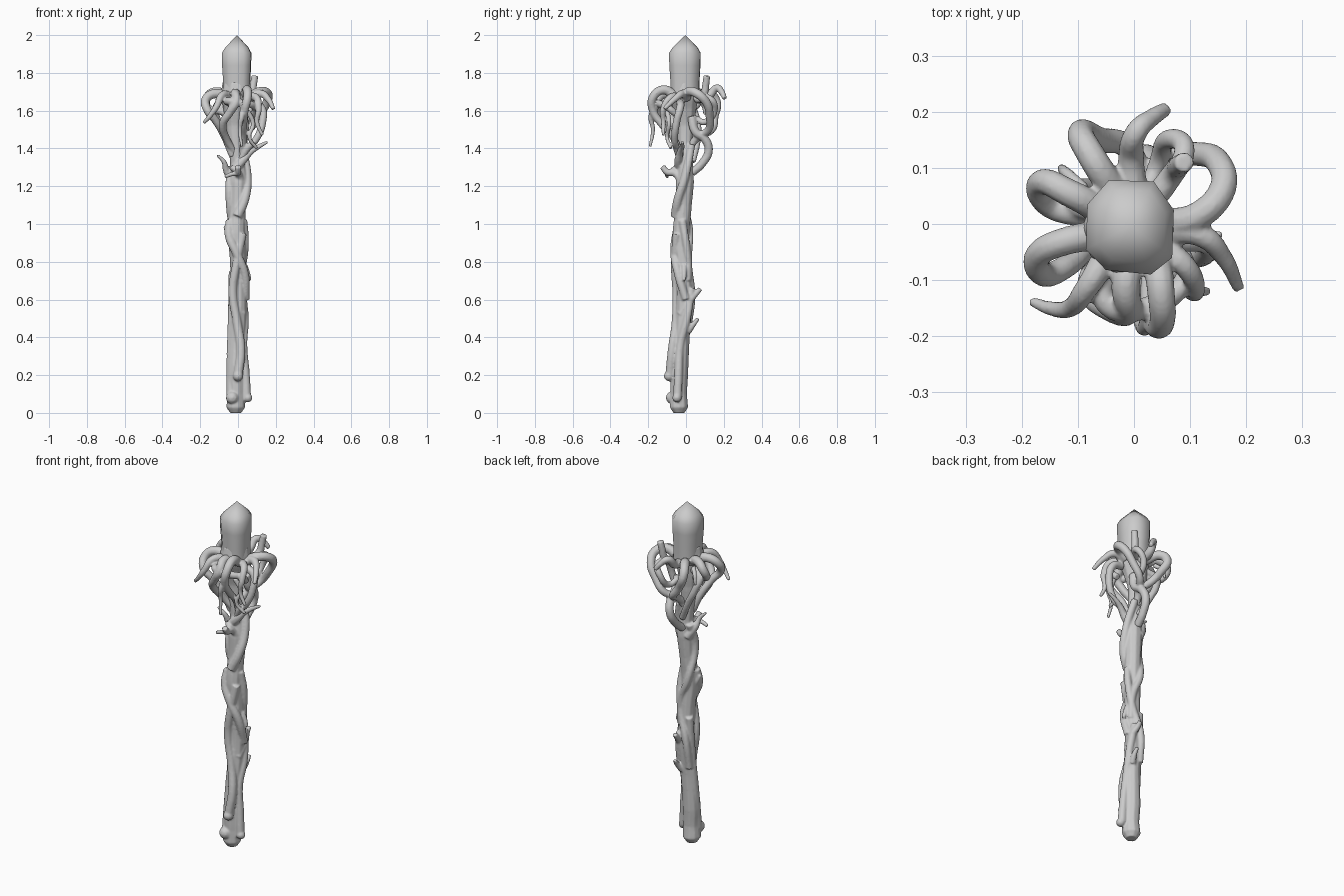
import bpy, bmesh, math


def tube(pts, radii):
    """Smooth tapered tube through the points, returned as a mesh."""
    cu = bpy.data.curves.new("path", "CURVE")
    cu.dimensions = "3D"
    cu.bevel_depth = 1.0
    cu.bevel_resolution = 3
    cu.resolution_u = 8
    cu.use_fill_caps = True
    sp = cu.splines.new("BEZIER")
    sp.bezier_points.add(len(pts) - 1)
    for bp, p, r in zip(sp.bezier_points, pts, radii):
        bp.co = p
        bp.radius = r
        bp.handle_left_type = bp.handle_right_type = "AUTO"
    ob = bpy.data.objects.new("path", cu)
    bpy.context.collection.objects.link(ob)
    bpy.context.view_layer.update()
    me = bpy.data.meshes.new_from_object(
        ob.evaluated_get(bpy.context.evaluated_depsgraph_get()))
    bpy.data.objects.remove(ob)
    return me


def vine(bm, r0, r1, *pts):
    """Add a vine tapering from r0 to r1."""
    n = len(pts) - 1
    bm.from_mesh(tube(pts, [r0 + (r1 - r0) * i / n for i in range(n + 1)]))


def knob(bm, p, r):
    geo = bmesh.ops.create_icosphere(bm, subdivisions=2, radius=r)
    bmesh.ops.translate(bm, verts=geo["verts"], vec=p)


def finish(bm, name, soften):
    """Fuse overlapping tubes into one organic surface."""
    me = bpy.data.meshes.new(name)
    bm.to_mesh(me)
    bm.free()
    ob = bpy.data.objects.new(name, me)
    bpy.context.collection.objects.link(ob)
    rm = ob.modifiers.new("fuse", "REMESH")
    rm.mode = "VOXEL"
    rm.voxel_size = 0.005
    rm.use_smooth_shade = True
    sm = ob.modifiers.new("soften", "SMOOTH")
    sm.factor = 0.5
    sm.iterations = soften
    return ob


# Twisted shaft: leaning core
bm = bmesh.new()
core = [(-.012, -.036, -.001, .03), (-.012, -.037, .03, .05),
        (-.01, -.038, .1, .045), (-.012, -.035, .2, .048),
        (-.003, -.022, .4, .043), (.002, -.008, .6, .043),
        (0, -.015, .8, .043), (-.008, -.025, .95, .047),
        (-.002, -.012, 1.1, .044), (.002, -.006, 1.22, .05),
        (-.002, -.002, 1.32, .04), (-.012, -.004, 1.42, .04),
        (-.018, -.002, 1.52, .046), (-.015, -.006, 1.61, .064),
        (-.01, -.01, 1.68, .084), (-.008, -.008, 1.75, .074)]
bm.from_mesh(tube([c[:3] for c in core], [c[3] for c in core]))

# Vines winding along the shaft
vine(bm, .02, .027, (.02, .03, 1.42), (.05, -.005, 1.25),
     (.035, -.042, 1.13), (-.005, -.056, 1.04))
vine(bm, .026, .022, (-.04, -.03, 1.02), (-.046, -.05, .94), (-.01, -.06, .85),
     (.034, -.042, .74), (.04, 0, .6))
vine(bm, .022, .025, (.025, -.05, .95), (-.01, -.058, .78), (-.028, -.05, .64),
     (-.005, -.053, .48), (.015, -.073, .33), (0, -.085, .2))
vine(bm, .02, .024, (.02, .03, .66), (.036, .005, .5), (.028, -.03, .36),
     (.04, -.04, .2), (.046, -.045, .08))
vine(bm, .022, .026, (-.028, .01, .75), (-.031, -.01, .5),
     (-.036, -.03, .3), (-.036, -.055, .08))
vine(bm, .022, .018, (-.038, .02, 1.3), (-.046, -.02, 1.17),
     (-.025, .018, .97), (.02, .015, .85), (.03, .01, .7))
vine(bm, .02, .02, (.03, -.02, 1.02), (.038, 0, .9), (.02, .015, .76),
     (-.02, .03, .62), (-.03, .01, .45))
knob(bm, (0, -.09, .195), .028)
knob(bm, (.052, -.048, .08), .025)
knob(bm, (-.03, -.072, .08), .035)

# Broken twigs on the shaft
vine(bm, .022, .013, (.02, -.03, .52), (.03, .025, .6), (.02, .055, .635), (.02, .077, .658))
vine(bm, .019, .01, (.02, .01, .43), (.03, .04, .47), (.03, .064, .5))
vine(bm, .016, .009, (.035, -.01, .78), (.055, -.01, .73), (.064, -.01, .7))
vine(bm, .016, .009, (-.04, -.03, .93), (-.062, -.03, .97), (-.07, -.03, .99))
vine(bm, .022, .016, (.02, -.02, 1.22), (0, -.06, 1.27), (0, -.1, 1.275), (0, -.125, 1.305))
vine(bm, .016, .01, (-.03, -.05, 1.3), (0, -.09, 1.27), (-.03, -.1, 1.265), (-.07, -.1, 1.25))
vine(bm, .025, .007, (-.02, .02, 1.22), (-.06, .0, 1.28), (-.075, -.02, 1.33), (-.11, -.03, 1.365))
vine(bm, .027, .008, (-.03, -.03, 1.28), (.02, -.04, 1.33), (.07, -.03, 1.385),
     (.11, -.02, 1.41), (.157, -.02, 1.435))
finish(bm, "twisted_shaft", 5)

# Root crown: looping tendrils around the crystal socket
bm = bmesh.new()
# right side
vine(bm, .027, .011, (.06, -.01, 1.67), (.12, -.02, 1.69), (.16, -.06, 1.66), (.187, -.115, 1.61))
vine(bm, .027, .018, (.06, .0, 1.67), (.115, .015, 1.7), (.157, .06, 1.69), (.15, .11, 1.64),
     (.11, .125, 1.57), (.06, .12, 1.5), (.02, .06, 1.46), (0, .02, 1.4))
vine(bm, .022, .018, (.04, .05, 1.66), (.07, .09, 1.68), (.082, .105, 1.74), (.09, .11, 1.785))
vine(bm, .024, .009, (.05, -.04, 1.67), (.095, -.08, 1.67), (.11, -.12, 1.61),
     (.1, -.12, 1.54), (.13, -.12, 1.47))
vine(bm, .022, .017, (.06, -.03, 1.64), (.12, -.03, 1.62), (.13, -.05, 1.54), (.09, -.06, 1.44),
     (.05, -.05, 1.4), (.01, -.03, 1.33))
vine(bm, .014, .009, (.05, -.1, 1.6), (.08, -.09, 1.53), (.06, -.1, 1.46), (.1, -.08, 1.4))
# back
vine(bm, .027, .013, (0, .05, 1.66), (-.005, .12, 1.68), (.005, .165, 1.72),
     (.03, .188, 1.7), (.057, .205, 1.665))
vine(bm, .027, .019, (-.03, .05, 1.67), (-.075, .12, 1.69), (-.095, .16, 1.65),
     (-.06, .15, 1.57), (-.01, .135, 1.5), (.01, .08, 1.47), (0, .02, 1.42))
vine(bm, .024, .022, (.03, .03, 1.57), (.035, .05, 1.49), (.03, .1, 1.45),
     (.02, .12, 1.39), (.01, .085, 1.32), (0, .03, 1.27))
vine(bm, .02, .016, (.05, .06, 1.66), (.09, .13, 1.66), (.06, .15, 1.6), (.04, .1, 1.54), (.02, .05, 1.56))
# left side
vine(bm, .027, .018, (-.05, .02, 1.67), (-.115, .055, 1.7), (-.163, .075, 1.67),
     (-.155, .035, 1.61), (-.1, .015, 1.6), (-.04, .01, 1.57))
vine(bm, .027, .018, (-.05, -.02, 1.67), (-.12, -.03, 1.69), (-.17, -.055, 1.66),
     (-.16, -.09, 1.6), (-.12, -.075, 1.55), (-.08, -.04, 1.48), (-.03, -.02, 1.36))
vine(bm, .022, .018, (-.06, .02, 1.63), (-.115, .04, 1.6), (-.1, .06, 1.53),
     (-.06, .06, 1.45), (0, .035, 1.33))
vine(bm, .014, .008, (-.09, .06, 1.66), (-.12, .09, 1.63), (-.13, .1, 1.58))
# front
vine(bm, .025, .009, (-.05, -.06, 1.68), (-.085, -.115, 1.68), (-.115, -.15, 1.62),
     (-.15, -.15, 1.57), (-.182, -.138, 1.535))
vine(bm, .027, .016, (.04, -.06, 1.68), (.048, -.12, 1.71), (.05, -.175, 1.67),
     (.035, -.175, 1.6), (.03, -.13, 1.53), (.03, -.07, 1.46), (.02, -.02, 1.36))
vine(bm, .027, .018, (-.01, -.06, 1.68), (-.015, -.115, 1.69), (-.01, -.155, 1.65),
     (-.045, -.15, 1.59), (-.08, -.12, 1.53), (-.06, -.06, 1.45), (-.02, -.02, 1.38))
vine(bm, .018, .008, (.03, -.16, 1.62), (.02, -.185, 1.57), (.01, -.175, 1.5), (.02, -.19, 1.41))
vine(bm, .022, .018, (-.04, -.06, 1.64), (-.05, -.14, 1.65), (.02, -.15, 1.64),
     (.09, -.1, 1.62), (.08, -.04, 1.57))
finish(bm, "root_crown", 3)

# Crystal: rounded eight-sided prism with a low pointed top
outline = [(.071, .025), (.035, .076), (-.045, .078), (-.083, .035),
           (-.086, -.045), (-.05, -.082), (.03, -.09), (.068, -.06)]
bm = bmesh.new()
rings = []
for z, s in ((1.68, .9), (1.76, .92), (1.84, .98), (1.905, 1.0), (1.935, .78)):
    rings.append([bm.verts.new((x * s, y * s, z)) for x, y in outline])
for a, b in zip(rings, rings[1:]):
    for i in range(8):
        j = (i + 1) % 8
        bm.faces.new((a[i], a[j], b[j], b[i]))
tip = bm.verts.new((-.005, -.003, 2.0))
for i in range(8):
    bm.faces.new((rings[-1][i], rings[-1][(i + 1) % 8], tip))
bm.faces.new(rings[0][::-1])
bmesh.ops.recalc_face_normals(bm, faces=bm.faces)
me = bpy.data.meshes.new("crystal")
bm.to_mesh(me)
bm.free()
crystal = bpy.data.objects.new("crystal", me)
bpy.context.collection.objects.link(crystal)
bpy.context.view_layer.objects.active = crystal
crystal.select_set(True)
bpy.ops.object.shade_smooth_by_angle(angle=math.radians(65))
